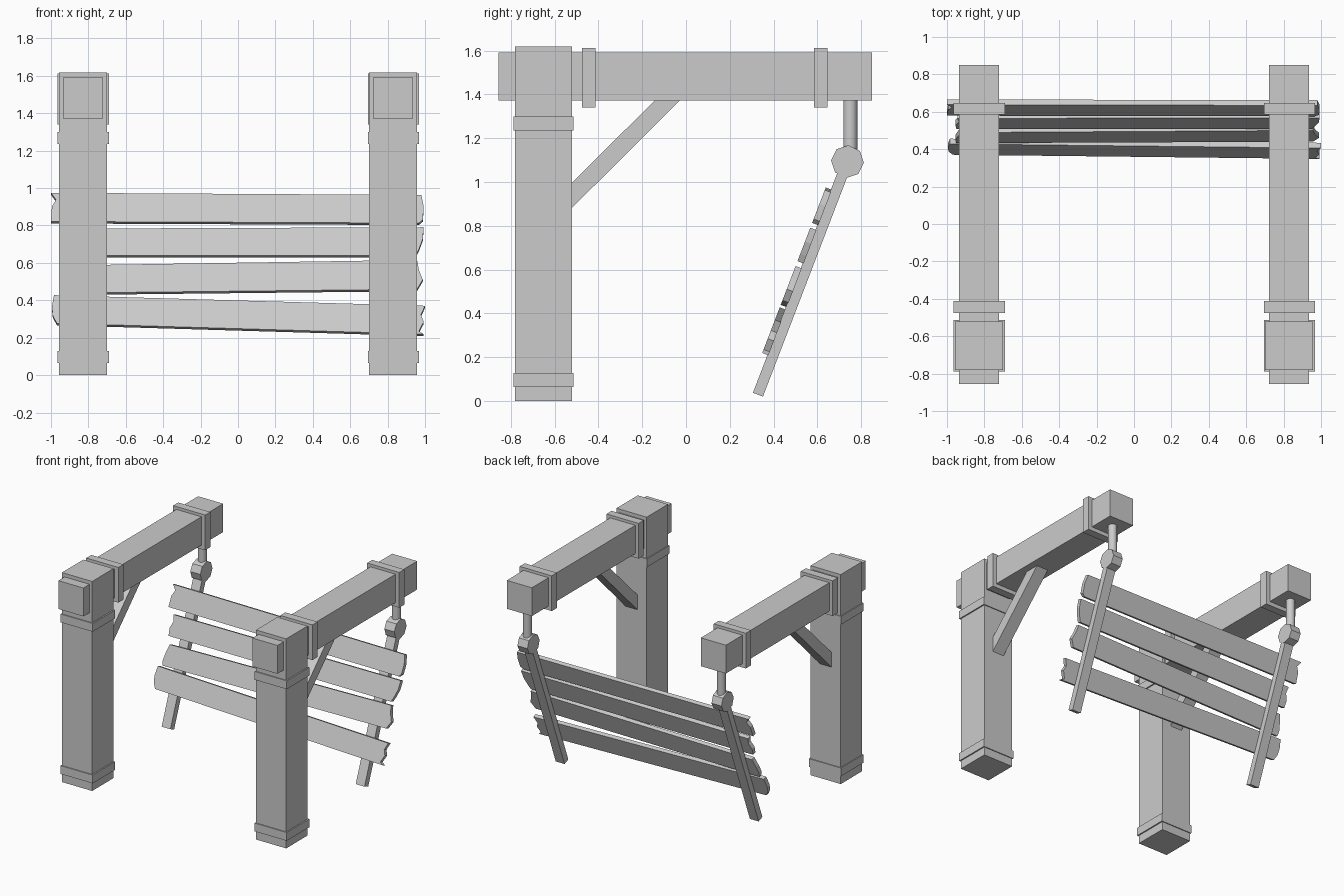
import bpy, bmesh, math
from mathutils import Vector

if "Cube" in bpy.data.objects:
    bpy.data.objects.remove(bpy.data.objects["Cube"])

TILT = math.radians(21)
HUB = Vector((0, 0.737, 1.093))
DOWN = Vector((0, -math.sin(TILT), -math.cos(TILT)))   # along the hanging arm
FRONT = Vector((0, -math.cos(TILT), math.sin(TILT)))   # out of the plank face


def prism(name, pts, sweep):
    """Extrude a closed outline of 3D points along a vector."""
    bm = bmesh.new()
    sweep = Vector(sweep)
    a = [bm.verts.new(Vector(p)) for p in pts]
    b = [bm.verts.new(Vector(p) + sweep) for p in pts]
    bm.faces.new(a)
    bm.faces.new(b[::-1])
    n = len(a)
    for i in range(n):
        j = (i + 1) % n
        bm.faces.new((a[j], a[i], b[i], b[j]))
    bmesh.ops.recalc_face_normals(bm, faces=bm.faces)
    me = bpy.data.meshes.new(name)
    bm.to_mesh(me)
    bm.free()
    ob = bpy.data.objects.new(name, me)
    bpy.context.collection.objects.link(ob)
    return ob


def box(name, x0, x1, y0, y1, z0, z1):
    return prism(name, [(x0, y0, z0), (x1, y0, z0), (x1, y1, z0), (x0, y1, z0)],
                 (0, 0, z1 - z0))


def side_prism(name, cx, w, yz):
    """Outline in the side view, extruded across x."""
    return prism(name, [(cx - w / 2, y, z) for y, z in yz], (w, 0, 0))


for side, cx in (("left", -0.829), ("right", 0.829)):
    # upright post with two bands
    box(side + "_post", cx - 0.129, cx + 0.129, -0.78, -0.52, 0, 1.618)
    bx = cx + 0.002
    for n, z in (("lower", 0.064), ("upper", 1.235)):
        box(f"{side}_{n}_post_band", bx - 0.137, bx + 0.137, -0.788, -0.513, z, z + 0.064)
    # overhead beam with two bands
    box(side + "_beam", cx - 0.107, cx + 0.107, -0.855, 0.85, 1.371, 1.59)
    for n, y in (("rear", 0.585), ("front", -0.475)):
        box(f"{side}_{n}_beam_band", bx - 0.137, bx + 0.137, y, y + 0.062, 1.34, 1.612)
    # diagonal brace
    side_prism(side + "_brace", cx, 0.10,
               [(-0.53, 0.872), (-0.53, 0.987), (-0.135, 1.38), (-0.02, 1.38)])
    # hanging rod
    ring = [(cx + 0.032 * math.cos(t), 0.75 + 0.032 * math.sin(t), 1.13)
            for t in (math.tau * i / 16 for i in range(16))]
    rod = prism(side + "_rod", ring, (0, 0, 0.25))
    bpy.ops.object.select_all(action='DESELECT')
    rod.select_set(True)
    bpy.context.view_layer.objects.active = rod
    bpy.ops.object.shade_smooth_by_angle(angle=math.radians(40))
    # octagonal pivot hub
    oct_pts = [(HUB.y + 0.075 * math.cos(t), HUB.z + 0.075 * math.sin(t))
               for t in (math.tau * i / 8 - 0.07 for i in range(8))]
    side_prism(side + "_hub", cx, 0.085, oct_pts)
    # swinging arm
    corners = [HUB + DOWN * v + FRONT * n for v, n in
               ((0.03, -0.0245), (0.03, 0.0245), (1.14, 0.0245), (1.14, -0.0245))]
    side_prism(side + "_arm", cx, 0.075, [(p.y, p.z) for p in corners])

# planks: (x, distance down the arm) outlines, top edge left to right then back
PLANKS = [
    [(-1.0, .146), (.98, .158), (.993, .225), (.988, .30), (.967, .319),
     (-1.0, .310), (-.995, .225), (-.973, .185)],
    [(-.945, .351), (.993, .343), (.988, .41), (.967, .47), (.95, .506),
     (-.95, .506), (-.955, .45), (-.935, .40)],
    [(-.925, .562), (.957, .530), (.967, .587), (.988, .643), (.957, .698),
     (-.95, .720), (-.955, .68), (-.945, .63)],
    [(-.984, .732), (1.0, .793), (.978, .845), (.993, .885), (.967, .938),
     (.993, .955), (-.968, .893), (-.99, .85), (-.995, .80)],
]
for i, outline in enumerate(PLANKS, 1):
    pts = [Vector((x, 0, 0)) + HUB + DOWN * v + FRONT * 0.020 for x, v in outline]
    prism(f"plank_{i}", pts, FRONT * 0.03)
